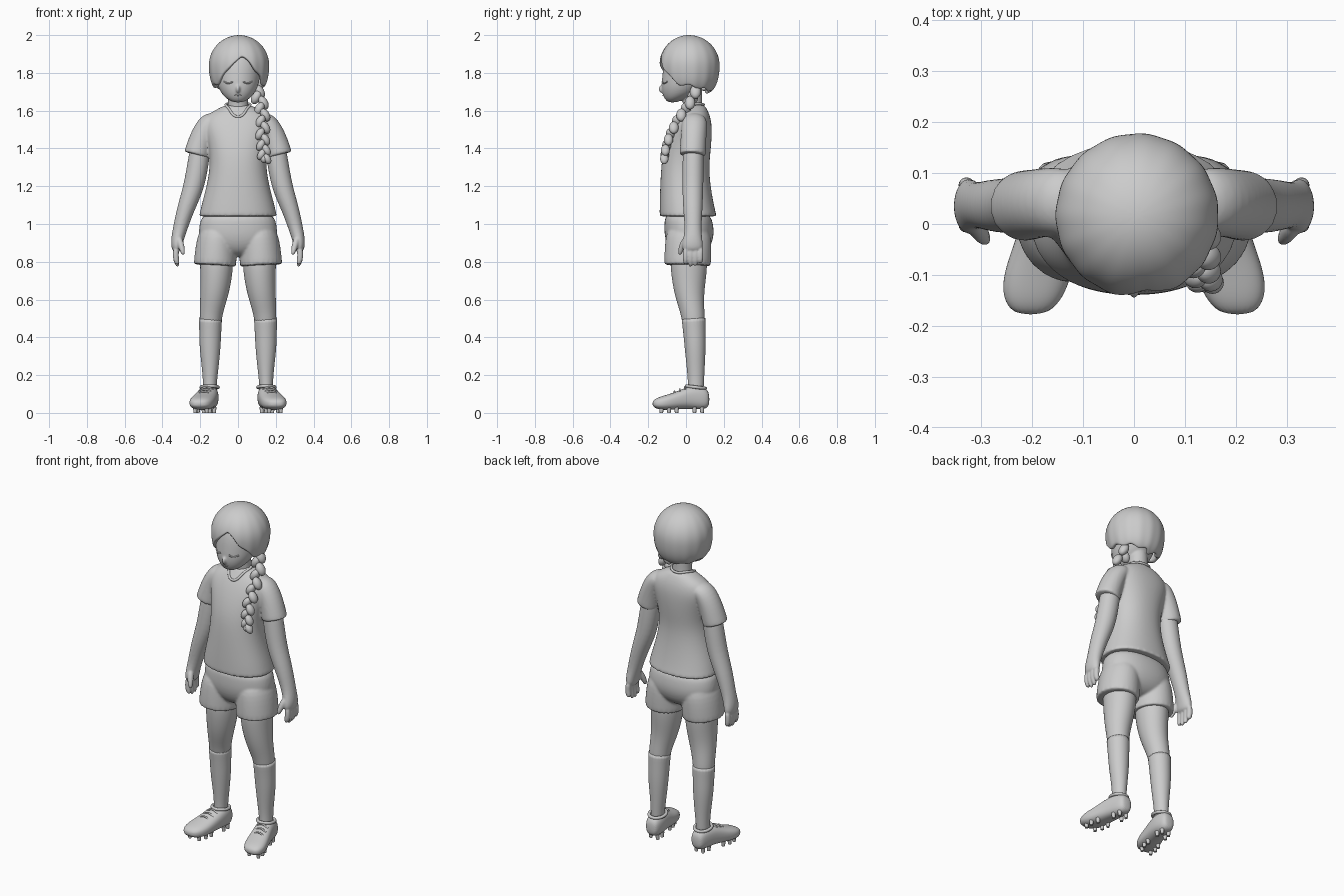
import bpy, bmesh, math
from mathutils import Vector, Matrix

if "Cube" in bpy.data.objects:
    bpy.data.objects.remove(bpy.data.objects["Cube"])

SIDES = (("left", 1), ("right", -1))


def loft(bm, rings, n=24, p=1.0, crisp=()):
    """Skin rings of (centre, u, v); rings listed in crisp keep a sharp edge."""
    cl = bm.edges.layers.float.get("crease_edge") or bm.edges.layers.float.new("crease_edge")
    f = lambda c: math.copysign(abs(c) ** p, c)
    loops = []
    for c, u, v in rings:
        loops.append([bm.verts.new(c + u * f(math.cos(k * math.tau / n)) + v * f(math.sin(k * math.tau / n)))
                      for k in range(n)])
    for a, b in zip(loops, loops[1:]):
        for k in range(n):
            bm.faces.new((a[k], a[(k + 1) % n], b[(k + 1) % n], b[k]))
    bm.faces.new(loops[0])
    bm.faces.new(loops[-1])
    for i in crisp:
        for k in range(n):
            bm.edges.get((loops[i][k], loops[i][(k + 1) % n]))[cl] = 0.9


def tube(bm, pts, s=1, ref=(0, 1, 0), **kw):
    """Limb through (x, y, z, radius across, radius along ref)."""
    P = [Vector((s * q[0], q[1], q[2])) for q in pts]
    rings = []
    for i, q in enumerate(pts):
        t = (P[min(i + 1, len(P) - 1)] - P[max(i - 1, 0)]).normalized()
        v = Vector(ref)
        v = (v - t * v.dot(t)).normalized()
        rings.append((P[i], v.cross(t) * q[3], v * q[4]))
    loft(bm, rings, **kw)


def stack(bm, rows, **kw):
    """Horizontal rings from (z, half width, front y, back y)."""
    loft(bm, [(Vector((0, (a + b) / 2, z)), Vector((w, 0, 0)), Vector((0, (b - a) / 2, 0)))
              for z, w, a, b in rows], **kw)


def ball(bm, c, r, tilt=0):
    m = Matrix.Translation(c) @ Matrix.Rotation(tilt, 4, 'Y') @ Matrix.Diagonal((*r, 1))
    bmesh.ops.create_uvsphere(bm, u_segments=16, v_segments=10, radius=1, matrix=m)


def finish(name, bm, sub=2, voxel=0):
    bmesh.ops.recalc_face_normals(bm, faces=bm.faces)
    for f in bm.faces:
        f.smooth = True
    me = bpy.data.meshes.new(name)
    bm.to_mesh(me)
    bm.free()
    ob = bpy.data.objects.new(name, me)
    bpy.context.collection.objects.link(ob)
    if sub:
        m = ob.modifiers.new("round", 'SUBSURF')
        m.levels = m.render_levels = sub
    if voxel:
        m = ob.modifiers.new("fuse", 'REMESH')
        m.mode, m.voxel_size, m.use_smooth_shade = 'VOXEL', voxel, True
        m = ob.modifiers.new("soften", 'SMOOTH')
        m.factor, m.iterations = 0.5, 4
    return ob


def cord(name, pts, r, cyclic=False):
    cu = bpy.data.curves.new(name, 'CURVE')
    cu.dimensions, cu.bevel_depth, cu.bevel_resolution = '3D', r, 2
    cu.use_fill_caps = True
    sp = cu.splines.new('BEZIER')
    sp.bezier_points.add(len(pts) - 1)
    for b, q in zip(sp.bezier_points, pts):
        b.co = q
        b.handle_left_type = b.handle_right_type = 'AUTO'
    sp.use_cyclic_u = cyclic
    ob = bpy.data.objects.new(name, cu)
    bpy.context.collection.objects.link(ob)


def lerp(table, x):
    for (a, p), (b, q) in zip(table, table[1:]):
        if x <= b:
            return p + (q - p) * (x - a) / (b - a)
    return table[-1][1]


# Head, nose and neck
bm = bmesh.new()
stack(bm, [(1.643, .022, -.095, -.05), (1.66, .058, -.112, -.01), (1.69, .088, -.126, .06),
           (1.73, .108, -.131, .09), (1.78, .118, -.127, .12), (1.84, .125, -.12, .13),
           (1.90, .112, -.10, .13), (1.955, .06, -.05, .09)])
stack(bm, [(1.52, .075, -.01, .10), (1.60, .056, -.012, .088), (1.66, .052, -.02, .085), (1.75, .055, -.03, .09)])
ball(bm, (0, -.131, 1.715), (.011, .015, .02))
finish("head", bm, 2, .006)
for side, s in SIDES:
    cord(side + "_eyelid", [(s * .028, -.126, 1.752), (s * .05, -.118, 1.745), (s * .075, -.099, 1.753)], .004)
cord("mouth", [(-.018, -.119, 1.684), (0, -.122, 1.681), (.018, -.119, 1.684)], .0025)

# Hair cap: shell from crown to a hairline that opens over the face
HAIRLINE = [(0, 1.885), (15, 1.86), (30, 1.81), (45, 1.77), (60, 1.735), (85, 1.728), (110, 1.715), (180, 1.69)]
bm = bmesh.new()
N, M = 72, 20
grid = []
for i in range(N):
    a = -math.pi + i * math.tau / N
    d = abs((a - .1 + math.pi) % math.tau - math.pi)
    zl = lerp(HAIRLINE, math.degrees(d)) + .006 * math.sin(9 * a)
    end = math.acos((zl - 1.84) / .16)
    col = []
    for j in range(1, M + 1):
        t = j / M
        ph = end * t
        r = math.sin(ph)
        if ph > math.pi / 2:
            r = r ** .45
        r *= 1 + .01 * t * math.sin(15 * a) - .04 * t * math.exp(-(d / .12) ** 2)
        col.append(bm.verts.new((.006 + .160 * r * math.sin(a), .017 - .161 * r * math.cos(a),
                                 1.84 + .16 * math.cos(ph))))
    grid.append(col)
crown = bm.verts.new((.006, .017, 2.0))
for i in range(N):
    a, b = grid[i], grid[(i + 1) % N]
    bm.faces.new((crown, a[0], b[0]))
    for j in range(M - 1):
        bm.faces.new((a[j], a[j + 1], b[j + 1], b[j]))
hair = finish("hair", bm, 0)
m = hair.modifiers.new("thickness", 'SOLIDIFY')
m.thickness, m.offset = .022, -1
m = hair.modifiers.new("round", 'SUBSURF')
m.levels = m.render_levels = 1

# Braid over the left shoulder
bm = bmesh.new()
path = [Vector(q) for q in ((.10, .05, 1.70), (.125, .015, 1.63), (.133, -.045, 1.55),
                            (.13, -.085, 1.47), (.136, -.108, 1.40), (.14, -.115, 1.345))]
L = 13
for i in range(L):
    u = i / (L - 1) * (len(path) - 1)
    k = min(int(u), len(path) - 2)
    c = path[k].lerp(path[k + 1], u - k)
    w = -1 if i % 2 else 1
    g = 1 - .25 * i / L
    ball(bm, c + Vector((w * .014, 0, 0)), (.026 * g, .030 * g, .040 * g), -w * .5)
ball(bm, (.138, -.115, 1.345), (.02, .02, .022))
finish("braid", bm, 1)

# Shirt: body and sleeves fused
bm = bmesh.new()
stack(bm, [(1.04, .207, -.14, .163), (1.10, .194, -.14, .148), (1.20, .166, -.137, .13), (1.30, .149, -.132, .122),
           (1.38, .152, -.122, .130), (1.46, .168, -.10, .137), (1.53, .188, -.072, .137),
           (1.58, .165, -.045, .125), (1.61, .105, -.022, .11), (1.635, .06, -.01, .095)], n=32, p=.9, crisp=(0,))
for side, s in SIDES:
    tube(bm, [(.11, .045, 1.56, .04, .06), (.155, .045, 1.54, .057, .068), (.193, .04, 1.46, .064, .068),
              (.219, .035, 1.365, .069, .07)], s, crisp=(-1,))
finish("shirt", bm, 2, .007)
cord("collar", [(0, .094, 1.632), (.06, .05, 1.635), (.05, -.012, 1.612), (0, -.05, 1.568),
                (-.05, -.012, 1.612), (-.06, .05, 1.635)], .007, True)

# Shorts: hips and two legs fused
bm = bmesh.new()
stack(bm, [(1.07, .185, -.11, .125), (1.0, .205, -.115, .145), (.93, .212, -.115, .15), (.86, .17, -.09, .12),
           (.825, .08, -.04, .06)], n=32, p=.9)
for side, s in SIDES:
    tube(bm, [(.10, .015, 1.0, .09, .11), (.115, .012, .90, .109, .126), (.122, .008, .78, .114, .124)],
         s, crisp=(-1,))
finish("shorts", bm, 2, .007)

for side, s in SIDES:
    # Arm, hand, fingers and thumb fused
    bm = bmesh.new()
    tube(bm, [(.185, .04, 1.48, .05, .05), (.207, .038, 1.35, .057, .057), (.231, .036, 1.2, .056, .056),
              (.278, .036, 1.08, .046, .052), (.311, .038, .96, .037, .042), (.325, .034, .90, .032, .056),
              (.325, .036, .85, .024, .054)], s)
    for k in range(4):
        y = -.002 + .026 * k
        tip = (.785, .772, .776, .795)[k]
        tube(bm, [(.325, y + .002, .88, .016, .016), (.331, y, .84, .017, .016), (.326, y, .80, .016, .015),
                  (.317, y, tip, .008, .008)], s, n=12)
    tube(bm, [(.315, .005, .93, .018, .018), (.302, -.018, .89, .018, .018), (.293, -.03, .855, .014, .014),
              (.289, -.034, .835, .007, .007)], s, n=12)
    finish(side + "_arm", bm, 2, .005)

    # Leg and sock
    bm = bmesh.new()
    tube(bm, [(.115, .015, .88, .09, .1), (.112, .015, .75, .088, .098), (.126, .017, .62, .074, .077),
              (.145, .038, .52, .059, .061), (.148, .046, .42, .056, .057)], s)
    finish(side + "_leg", bm)
    bm = bmesh.new()
    tube(bm, [(.146, .040, .50, .062, .064), (.147, .045, .42, .058, .059), (.148, .049, .34, .056, .056),
              (.147, .052, .22, .042, .046), (.149, .053, .15, .036, .042), (.15, .05, .09, .036, .042)],
         s, crisp=(0,))
    finish(side + "_sock", bm)

    # Shoe: rows of (x, y, half width, bottom, top), toe turned outward
    bm = bmesh.new()
    shoe = [(.15, .124, .025, .045, .10), (.15, .108, .041, .02, .132), (.153, .06, .052, .018, .146),
            (.162, .01, .057, .022, .140), (.177, -.05, .063, .018, .112), (.192, -.11, .068, .014, .094),
            (.2, -.155, .055, .02, .08), (.203, -.178, .028, .036, .062)]
    loft(bm, [(Vector((s * x, y, (a + b) / 2)), Vector((w, 0, 0)), Vector((0, 0, (b - a) / 2)))
              for x, y, w, a, b in shoe], p=.8)
    finish(side + "_shoe", bm)
    cord(side + "_shoe_collar", [(s * (.15 + .045 * math.cos(k * math.pi / 4)), .052 + .05 * math.sin(k * math.pi / 4),
                                  .136 - .006 * math.sin(k * math.pi / 4)) for k in range(8)], .009, True)
    for k in range(3):
        y, z, x = -.005 - .028 * k, .137 - .012 * k, .166 + .007 * k
        cord(f"{side}_lace_{k + 1}", [(s * (x - .035), y, z - .014), (s * x, y, z), (s * (x + .035), y, z - .014)], .005)

    # Studs under the sole
    bm = bmesh.new()
    for y, x, w in ((.085, .15, .022), (.045, .154, .028), (-.05, .177, .035), (-.09, .187, .038), (-.13, .196, .03)):
        for e in (-1, 1):
            bmesh.ops.create_cone(bm, cap_ends=True, segments=12, radius1=.009, radius2=.012, depth=.03,
                                  matrix=Matrix.Translation((s * x + e * w, y, .015)))
    finish(side + "_studs", bm, 0)
    bpy.context.view_layer.objects.active = bpy.data.objects[side + "_studs"]
    bpy.context.object.select_set(True)
    bpy.ops.object.shade_smooth_by_angle()
    bpy.context.object.select_set(False)
